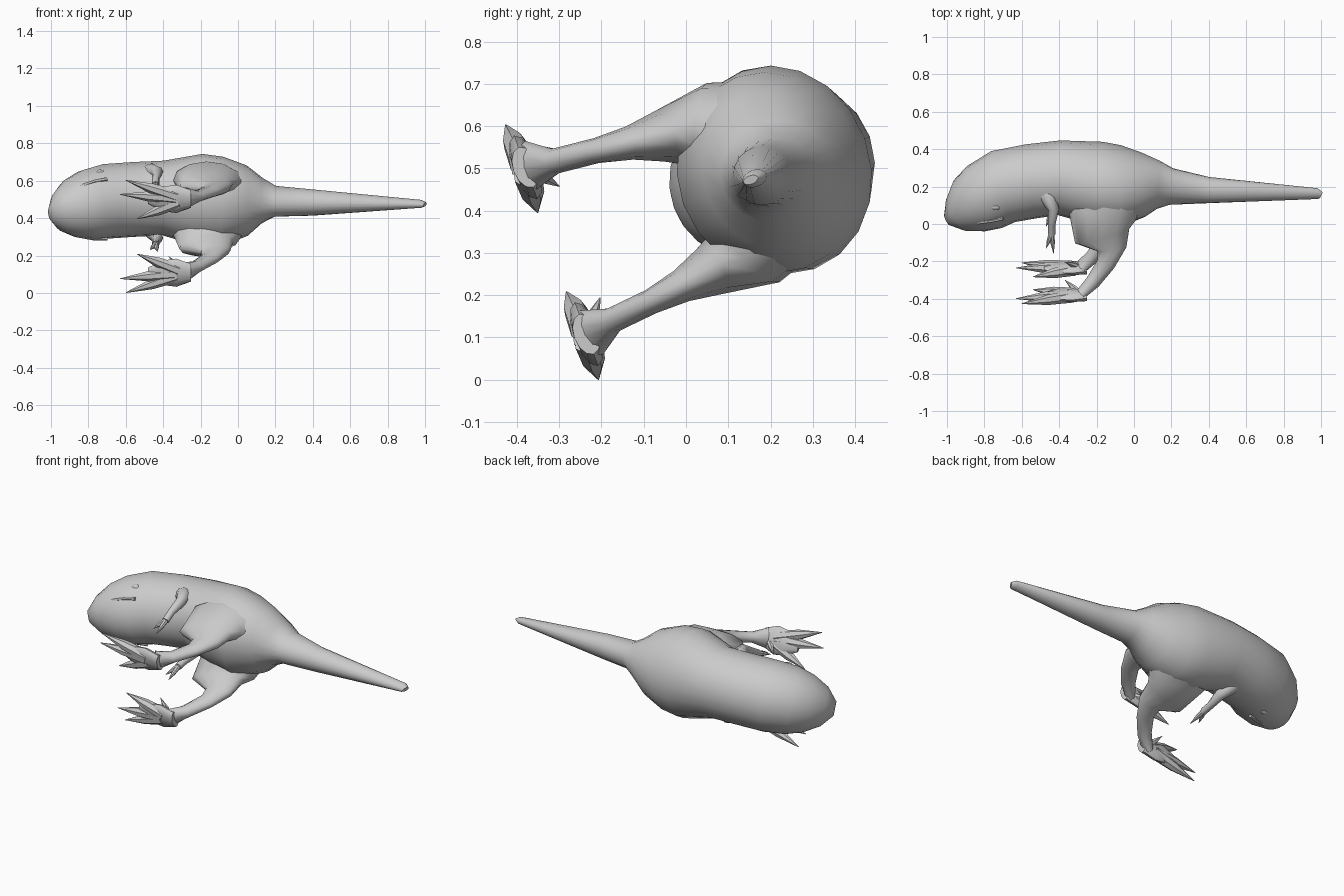
import bpy, bmesh, math
from mathutils import Matrix, Vector

cube = bpy.data.objects.get("Cube")
if cube:
    bpy.data.objects.remove(cube)

grey = bpy.data.materials.new("plain grey")
grey.use_nodes = True
grey.diffuse_color = (.6, .6, .6, 1)
grey.node_tree.nodes["Principled BSDF"].inputs["Base Color"].default_value = grey.diffuse_color

# The animal is modelled upright with its snout along -x, then laid on its side
LAY_DOWN = Matrix.Translation((0, .2, .49)) @ Matrix.Rotation(math.radians(-70), 4, 'X')


def finish(name, bm):
    """Lay the part down and turn it into a smooth grey object."""
    bmesh.ops.recalc_face_normals(bm, faces=bm.faces)
    bm.transform(LAY_DOWN)
    mesh = bpy.data.meshes.new(name)
    bm.to_mesh(mesh)
    bm.free()
    mesh.materials.append(grey)
    part = bpy.data.objects.new(name, mesh)
    bpy.context.collection.objects.link(part)
    bpy.ops.object.select_all(action='DESELECT')
    part.select_set(True)
    bpy.context.view_layer.objects.active = part
    bpy.ops.object.shade_smooth_by_angle(angle=math.radians(50))


def loft(name, points, radii, hint, sides=12):
    """Skin elliptical rings along a path; hint sets the axis of the first radius."""
    bm = bmesh.new()
    points = [Vector(p) for p in points]
    last = len(points) - 1
    rings = []
    for i, (point, (wide, deep)) in enumerate(zip(points, radii)):
        along = (points[min(i + 1, last)] - points[max(i - 1, 0)]).normalized()
        across = Vector(hint)
        across = (across - along * across.dot(along)).normalized()
        normal = along.cross(across)
        angles = [math.tau * k / sides for k in range(sides)]
        rings.append([bm.verts.new(point + across * wide * math.cos(a) + normal * deep * math.sin(a))
                      for a in angles])
    for ring, following in zip(rings, rings[1:]):
        for k in range(sides):
            n = (k + 1) % sides
            bm.faces.new((ring[k], ring[n], following[n], following[k]))
    bm.faces.new(rings[0])
    bm.faces.new(rings[-1])
    finish(name, bm)


def digit(name, base, tip, radius):
    """Tapering toe or finger that narrows into a pointed claw."""
    base, tip = Vector(base), Vector(tip)
    steps = {0: 1, .5: .8, .7: .5, 1: .05}
    loft(name, [base.lerp(tip, t) for t in steps],
         [(radius * r, radius * r) for r in steps.values()], (.1, .2, 1), sides=7)


# Head, torso and tail in one skin: position, height, half width, half depth
BODY = [(-1, -.19, .04, .03), (-.95, -.16, .11, .1), (-.88, -.11, .16, .16),
        (-.8, -.06, .19, .19), (-.7, 0, .2, .2), (-.55, .03, .2, .2),
        (-.4, .05, .2, .2), (-.2, .02, .25, .22), (-.08, 0, .24, .22),
        (.05, .01, .19, .17), (.13, .01, .12, .13), (.2, 0, .08, .1),
        (.4, -.02, .07, .07), (.98, -.04, .02, .03), (1, -.05, .01, .02)]
loft("body", [(x, 0, z) for x, z, wide, deep in BODY],
     [section[2:] for section in BODY], (0, 1, 0), sides=20)

for side, s in (("upper", -1), ("lower", 1)):
    # Leg: thigh, knee, shin and ankle, widest along the body
    leg = [(-.14, .07, 0), (-.17, .16, -.11), (-.17, .17, -.22), (-.12, .18, -.29),
           (-.15, .19, -.37), (-.22, .2, -.47), (-.28, .21, -.53)]
    girth = [(.2, .16), (.18, .1), (.15, .06), (.08, .04), (.05, .03), (.04, .03), (.03, .06)]
    loft(side + "_leg", [(x, y * s, z) for x, y, z in leg], girth, (1, 0, 0))

    # Foot: flat pad, three spread toes and a small hind claw
    ankle = Vector((-.28, .21 * s, -.54))
    loft(side + "_foot_pad", [ankle + Vector((x, 0, 0)) for x in (.03, -.05, -.12, -.2)],
         [(.05, .03), (.08, .03), (.07, .03), (.03, .01)], (0, 1, 0))
    toes = {"outer": (-.6, .32), "middle": (-.63, .24), "inner": (-.54, .1)}
    for toe, (x, y) in toes.items():
        tip = Vector((x, y * s, -.55))
        digit(f"{side}_{toe}_toe", ankle.lerp(tip, .15), tip, .035)
    digit(side + "_hind_claw", ankle, (-.37, .14 * s, -.48), .02)

    # Arm: shoulder, elbow and wrist, ending in two clawed fingers
    arm = [(-.5, .13, .04), (-.46, .17, 0), (-.43, .19, -.06), (-.44, .18, -.15), (-.44, .17, -.21)]
    loft(side + "_arm", [(x, y * s, z) for x, y, z in arm],
         [(r, r) for r in (.05, .045, .03, .02, .02)], (1, 0, 0), sides=8)
    wrist = Vector((-.44, .17 * s, -.2))
    for finger, reach in (("front", (-.03, 0, -.09)), ("rear", (.01, 0, -.12))):
        digit(f"{side}_{finger}_finger", wrist, wrist + Vector(reach), .015)

    # Eye: a low bulge on the cheek
    bm = bmesh.new()
    place = Matrix.Translation((-.74, .18 * s, -.05)) @ Matrix.Diagonal((1, .6, .6, 1))
    bmesh.ops.create_uvsphere(bm, u_segments=10, v_segments=6, radius=.03, matrix=place)
    finish(side + "_eye", bm)

# Lip ridge sweeping round the snout and back along both cheeks
turns = [math.pi * (k / 12 - .5) for k in range(13)]
loft("lip_ridge", [(-.7 - .25 * math.cos(a), .17 * math.sin(a), -.12 - .06 * math.cos(a)) for a in turns],
     [(.01, .01)] * len(turns), (0, 0, 1), sides=6)
